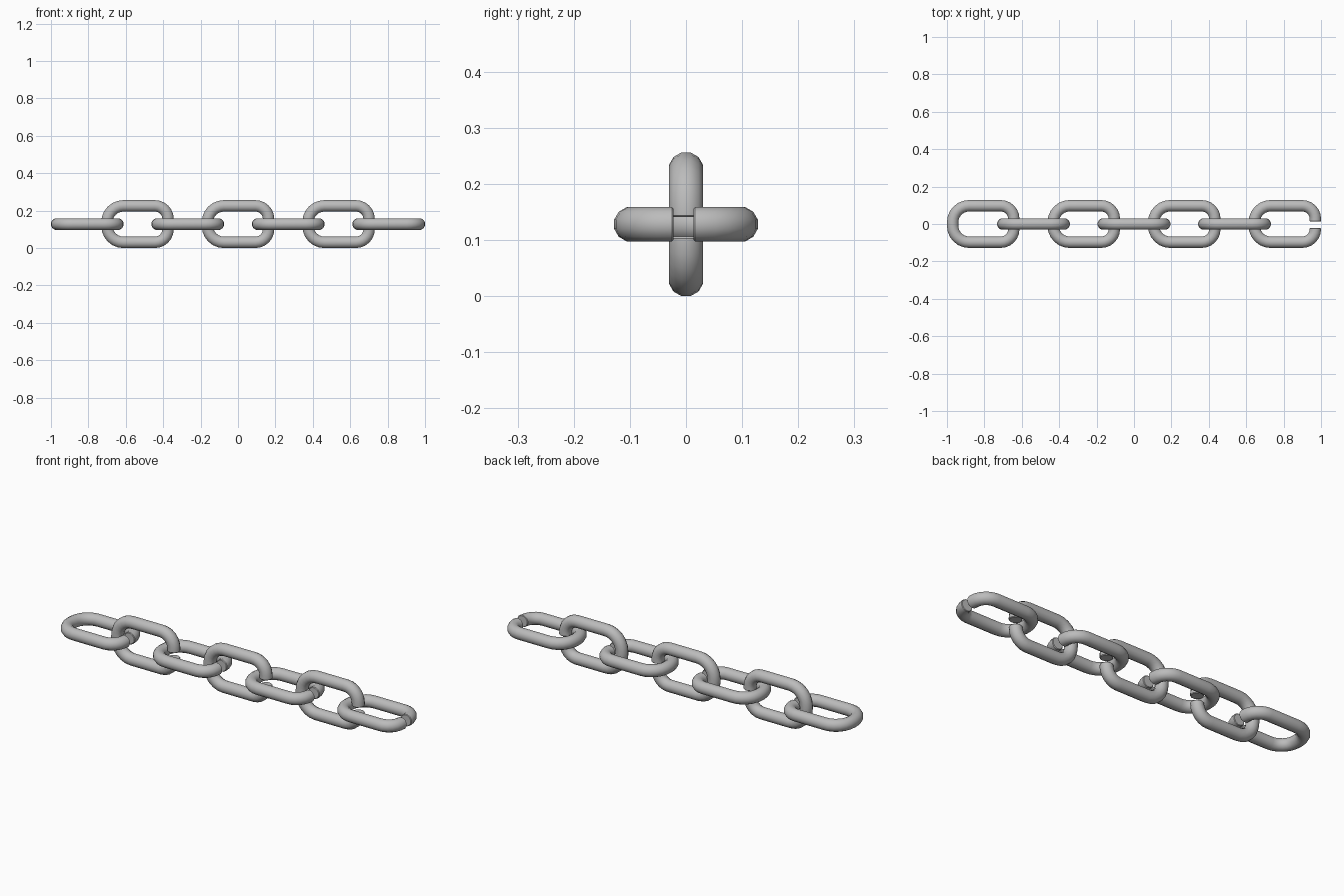
import bpy, bmesh
from math import sin, cos, pi, radians
from mathutils import Vector

cube = bpy.data.objects.get("Cube")
if cube:
    bpy.data.objects.remove(cube, do_unlink=True)

HALF_LEN, HALF_WID = 0.194, 0.128      # outer half sizes of a link
TUBE = 0.0305                          # wire half thickness
SIDES = 12
GAP_LOW, GAP_HIGH = -0.022, 0.013      # opening at the +x end
PITCH = 0.2687
COUNT = 7

steel = bpy.data.materials.new("grey steel")
steel.use_nodes = True
colour = (0.5, 0.5, 0.5, 1)
steel.diffuse_color = colour
steel.node_tree.nodes["Principled BSDF"].inputs["Base Color"].default_value = colour


def link_path():
    """Centre line of an open link as (point, tangent) pairs."""
    a, b = HALF_LEN - TUBE, HALF_WID - TUBE
    path = [(Vector((a, GAP_HIGH, 0)), Vector((0, 1, 0)))]
    corners = [(1, 1, 0.07, 0), (-1, 1, 0.088, 90),
               (-1, -1, 0.088, 180), (1, -1, 0.07, 270)]
    for sx, sy, r, start in corners:
        centre = Vector((sx * (a - r), sy * (b - r), 0))
        for i in range(7):
            t = radians(start + 15 * i)
            path.append((centre + r * Vector((cos(t), sin(t), 0)),
                         Vector((-sin(t), cos(t), 0))))
    path.append((Vector((a, GAP_LOW, 0)), Vector((0, 1, 0))))
    return path


def link_mesh():
    bm = bmesh.new()
    radius = TUBE / cos(pi / SIDES)
    up = Vector((0, 0, 1))

    def ring(p, tangent, r):
        out = tangent.cross(up)
        angles = [2 * pi * (k + 0.5) / SIDES for k in range(SIDES)]
        return [bm.verts.new(p + r * (cos(t) * out + sin(t) * up)) for t in angles]

    path = link_path()
    bevel = 0.003
    (p0, t0), (p1, t1) = path[0], path[-1]
    # Slightly chamfered cut ends
    rings = [ring(p0, t0, radius - bevel), ring(p0 + t0 * bevel, t0, radius)]
    rings += [ring(p, t, radius) for p, t in path[1:-1]]
    rings += [ring(p1 - t1 * bevel, t1, radius), ring(p1, t1, radius - bevel)]
    for r0, r1 in zip(rings, rings[1:]):
        for k in range(SIDES):
            n = (k + 1) % SIDES
            bm.faces.new((r0[k], r0[n], r1[n], r1[k]))
    bm.faces.new(rings[0])
    bm.faces.new(rings[-1])
    bmesh.ops.recalc_face_normals(bm, faces=bm.faces)
    mesh = bpy.data.meshes.new("chain_link")
    bm.to_mesh(mesh)
    bm.free()
    mesh.materials.append(steel)
    return mesh


# Alternate flat and upright links along the chain
mesh = link_mesh()
bpy.ops.object.select_all(action='DESELECT')
for i in range(COUNT):
    kind = "upright" if i % 2 else "flat"
    link = bpy.data.objects.new(f"{kind}_link_{i + 1}", mesh)
    bpy.context.collection.objects.link(link)
    link.location = ((i - (COUNT - 1) / 2) * PITCH, 0, HALF_WID)
    link.rotation_euler.x = pi / 2 if i % 2 else 0

bpy.context.view_layer.objects.active = link
link.select_set(True)
bpy.ops.object.shade_smooth_by_angle(angle=radians(40))
